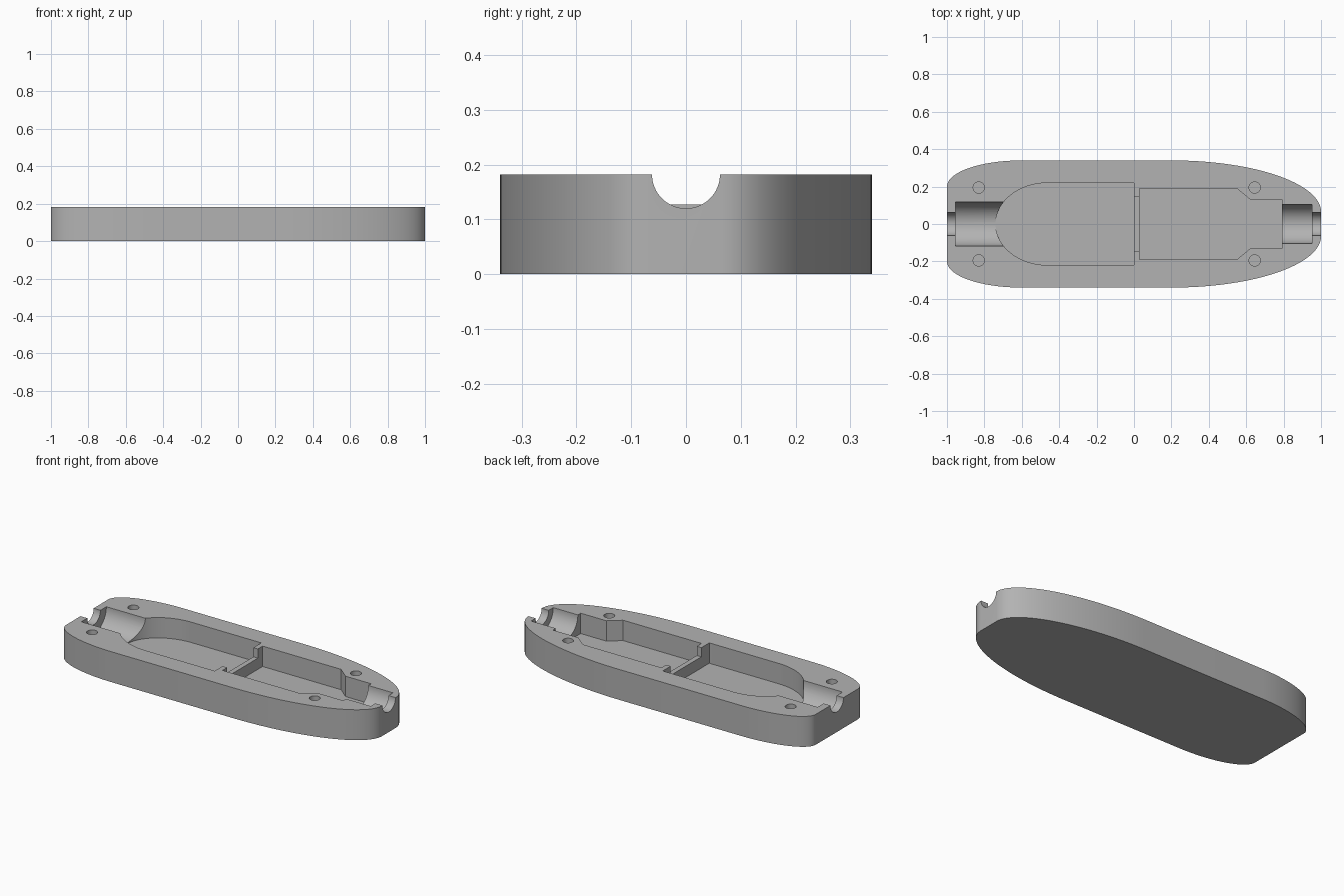
import bpy, bmesh, math
from mathutils import Matrix

cube = bpy.data.objects.get("Cube")
if cube:
    bpy.data.objects.remove(cube, do_unlink=True)

HEIGHT, FLOOR, TOP = 0.182, 0.06, 0.3

grey = bpy.data.materials.new("plain grey")
grey.use_nodes = True
COLOUR = (0.45, 0.45, 0.45, 1)
grey.diffuse_color = COLOUR
grey.node_tree.nodes["Principled BSDF"].inputs["Base Color"].default_value = COLOUR


def make_object(name, bm):
    bmesh.ops.recalc_face_normals(bm, faces=bm.faces)
    mesh = bpy.data.meshes.new(name)
    bm.to_mesh(mesh)
    bm.free()
    mesh.materials.append(grey)
    obj = bpy.data.objects.new(name, mesh)
    bpy.context.collection.objects.link(obj)
    return obj


def prism(name, half, z0, z1):
    """Extrude an outline given by its +y half and mirrored across y = 0."""
    outline = half + [(x, -y) for x, y in reversed(half) if y > 1e-5]
    bm = bmesh.new()
    face = bm.faces.new([bm.verts.new((x, y, z0)) for x, y in outline])
    top = bmesh.ops.extrude_face_region(bm, geom=[face])["geom"]
    verts = [v for v in top if isinstance(v, bmesh.types.BMVert)]
    bmesh.ops.translate(bm, verts=verts, vec=(0, 0, z1 - z0))
    return make_object(name, bm)


def cylinder(name, radius, length, matrix):
    bm = bmesh.new()
    bmesh.ops.create_cone(bm, cap_ends=True, segments=64, radius1=radius,
                          radius2=radius, depth=length, matrix=matrix)
    return make_object(name, bm)


def channel(name, radius, x0, x1):
    """Cylinder lying along x, its axis on the rim plane."""
    place = Matrix.Translation(((x0 + x1) / 2, 0, HEIGHT))
    return cylinder(name, radius, x1 - x0, place @ Matrix.Rotation(math.pi / 2, 4, "Y"))


def arc(cx, cy, a, b, start, end, steps=32):
    angles = [math.radians(start + (end - start) * i / steps) for i in range(steps + 1)]
    return [(cx + a * math.cos(t), cy + b * math.sin(t)) for t in angles]


# Shell: straight sides, elliptical corners and flat ends
shell = prism("case_half", arc(-0.6, 0.2, 0.4, 0.14, 180, 90)
              + arc(0.2, 0.065, 0.8, 0.275, 90, 0, 48), 0, HEIGHT)

# Pockets, cable channels and the lowered middle of the rib
cutters = [
    prism("round_pocket", arc(-0.46, 0, 0.28, 0.22, 180, 90) + [(0, 0.22)], FLOOR, TOP),
    prism("square_pocket", [(0.03, 0.19), (0.55, 0.19), (0.62, 0.132), (0.79, 0.132)],
          FLOOR, TOP),
    prism("rib_notch", [(-0.03, 0.145), (0.06, 0.145)], 0.127, TOP),
    channel("left_channel", 0.118, -0.955, -0.5),
    channel("right_channel", 0.105, 0.7, 0.953),
    channel("left_cable_hole", 0.062, -1.1, -0.9),
    channel("right_cable_hole", 0.062, 0.9, 1.1),
]

# Blind screw holes
for x in (-0.83, 0.645):
    for y in (-0.195, 0.195):
        cutters.append(cylinder("screw_hole", 0.03, 0.2,
                                Matrix.Translation((x, y, HEIGHT))))

# Carve the shell and discard the cutters
bpy.ops.object.select_all(action="DESELECT")
shell.select_set(True)
bpy.context.view_layer.objects.active = shell
for cutter in cutters:
    cutter.hide_render = True
    mod = shell.modifiers.new(cutter.name, "BOOLEAN")
    mod.operation, mod.solver, mod.object = "DIFFERENCE", "EXACT", cutter
    bpy.ops.object.modifier_apply(modifier=mod.name)
    bpy.data.objects.remove(cutter, do_unlink=True)

bpy.ops.object.shade_smooth_by_angle(angle=math.radians(25))
